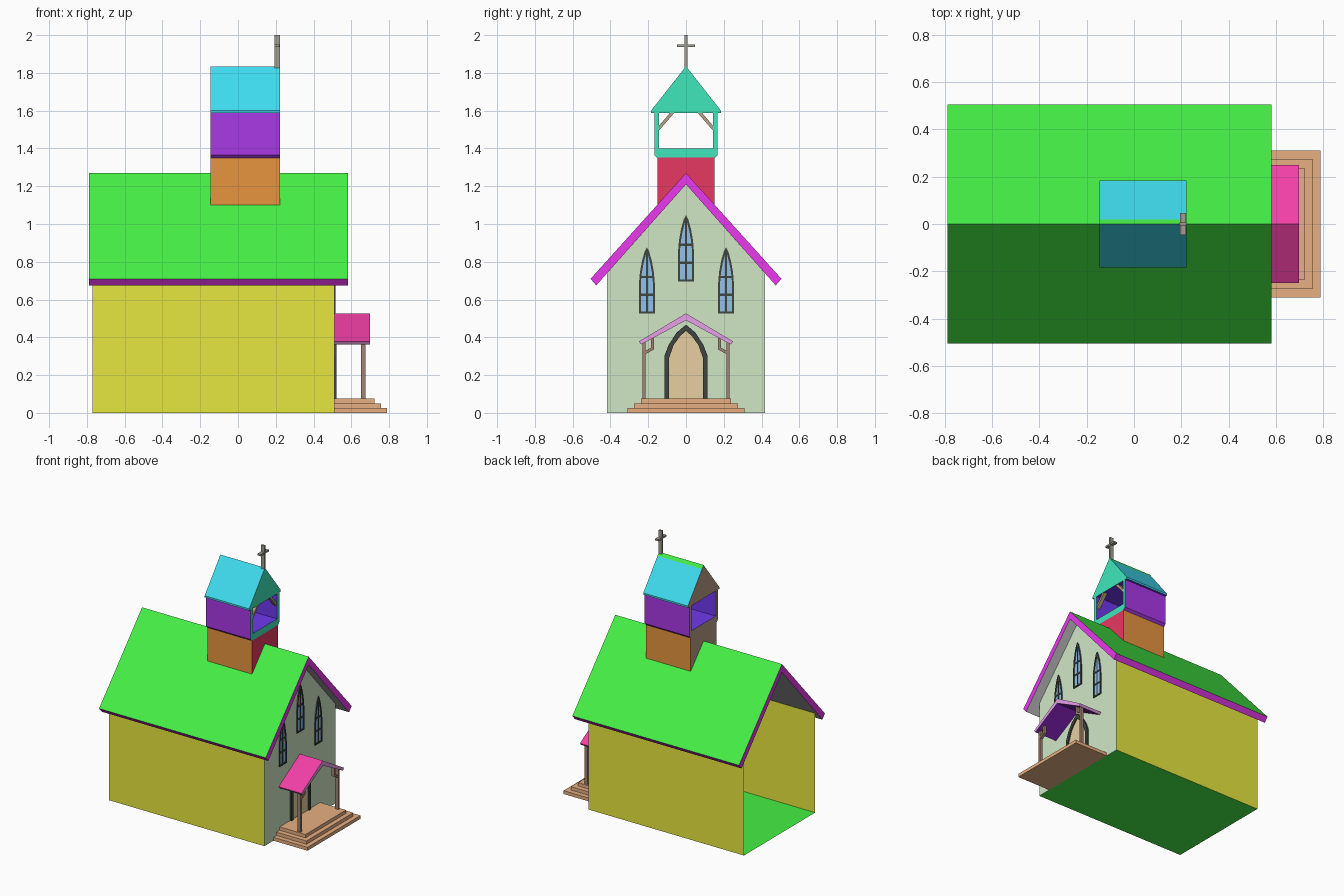
import bpy, bmesh

if "Cube" in bpy.data.objects:
    bpy.data.objects.remove(bpy.data.objects["Cube"])

COLOURS = {
    "green": (.06, .87, .06), "magenta": (.82, .04, .85), "grey": (.55, .55, .55),
    "yellow": (.80, .80, .05), "sage": (.63, .80, .56), "orange": (.80, .30, .05),
    "red": (.80, .04, .12), "brown": (.47, .35, .23), "purple": (.40, .04, .80),
    "blue": (.16, .04, .85), "mint": (.05, .80, .50), "cyan": (.05, .72, .87),
    "pink": (.88, .05, .38), "orchid": (.80, .35, .80), "indigo": (.28, .02, .60),
    "terracotta": (.80, .43, .22), "wood": (.36, .23, .17), "black": (.05, .06, .05),
    "glass": (.29, .54, .83), "tan": (.80, .63, .36), "iron": (.36, .34, .28),
}
MATS = {}
for key, col in COLOURS.items():
    MATS[key] = bpy.data.materials.new(key)
    MATS[key].diffuse_color = (*col, 1)


def prism(name, pts, x0, x1, edges, front="same", back="same"):
    """Extrude a counter-clockwise (y, z) profile along x; None leaves a face open."""
    n = len(pts)
    if isinstance(edges, str):
        edges = [edges] * n
    front = edges[0] if front == "same" else front
    back = front if back == "same" else back
    used = []
    bm = bmesh.new()
    a = [bm.verts.new((x0, y, z)) for y, z in pts]
    b = [bm.verts.new((x1, y, z)) for y, z in pts]

    def face(verts, col):
        if col is None:
            return
        if col not in used:
            used.append(col)
        bm.faces.new(verts).material_index = used.index(col)

    for i in range(n):
        j = (i + 1) % n
        face((a[i], a[j], b[j], b[i]), edges[i])
    face(b, front)
    face(a[::-1], back)
    me = bpy.data.meshes.new(name)
    bm.to_mesh(me)
    bm.free()
    for col in used:
        me.materials.append(MATS[col])
    ob = bpy.data.objects.new(name, me)
    bpy.context.collection.objects.link(ob)
    return ob


def flip(pts):
    return [(-y, z) for y, z in reversed(pts)]


def pair(name, pts, x0, x1, col):
    prism(name + "_right", pts, x0, x1, col)
    prism(name + "_left", flip(pts), x0, x1, col)


def box(name, y0, y1, z0, z1, x0, x1, col):
    return prism(name, [(y0, z0), (y1, z0), (y1, z1), (y0, z1)], x0, x1, col)


# Main hall: floor, side walls and front gable, open at the back
prism("hall", [(-.418, 0), (.418, 0), (.418, .739), (0, 1.21), (-.418, .739)],
      -.77, .51, ["green", "yellow", None, None, "yellow"], "sage", None)
prism("main_roof", [(0, 1.27), (-.505, .71), (-.475, .675), (0, 1.21), (.475, .675), (.505, .71)],
      -.79, .582, ["green", "magenta", "grey", "grey", "magenta", "green"], "magenta")

# Bell tower
TX = (-.145, .222)
prism("tower_base", [(-.152, 1.10), (0, 1.268), (.152, 1.10), (.152, 1.352), (-.152, 1.352)],
      *TX, [None, None, "orange", None, "orange"], "red", "brown")
prism("belfry", [(-.168, 1.588), (-.168, 1.366), (-.152, 1.35), (.152, 1.35), (.168, 1.366),
                 (.168, 1.588), (.143, 1.588), (.143, 1.40), (-.143, 1.40), (-.143, 1.588)],
      *TX, ["purple"] * 5 + [None] + ["blue"] * 3 + [None], "mint", "brown")
prism("belfry_roof", [(-.185, 1.587), (.185, 1.587), (.185, 1.60), (.018, 1.812), (0, 1.835), (-.185, 1.60)],
      *TX, ["blue", "cyan", "cyan", "green", "cyan", "cyan"], "mint", "brown")
pair("belfry_brace", [(.143, 1.495), (.143, 1.52), (.085, 1.588), (.062, 1.588)], .19, .218, "brown")

# Cross
box("cross_post", -.007, .007, 1.82, 2.0, .193, .222, "iron")
box("cross_arm", -.047, .047, 1.938, 1.951, .194, .221, "iron")

# Pointed windows
OUTER = [(.042, 0), (.042, .16), (.037, .22), (.026, .28), (.012, .33), (0, .352)]
INNER = [(.032, .012), (.032, .16), (.027, .215), (.017, .27), (.006, .312), (0, .322)]


def window(name, y, z):
    def shift(pts):
        return [(py + y, pz + z) for py, pz in pts]
    prism(name + "_glass", shift(OUTER + flip(OUTER)[1:]), .505, .512, "glass")
    half = [(0, 0)] + OUTER + INNER[::-1] + [(0, .012)]
    prism(name + "_frame_right", shift(half), .505, .517, "black")
    prism(name + "_frame_left", shift(flip(half)), .505, .517, "black")
    box(name + "_mullion", y - .005, y + .005, z + .012, z + .325, .505, .516, "black")
    for i, h in enumerate((.10, .195)):
        box(f"{name}_bar_{i}", y - .035, y + .035, z + h - .006, z + h + .006, .505, .516, "black")


for name, y, z in (("window_left", -.207, .525), ("window_centre", 0, .695), ("window_right", .212, .525)):
    window(name, y, z)

# Arched door
D_OUT = [(.115, .07), (.115, .30), (.092, .36), (.05, .425), (0, .467)]
D_IN = [(.09, .07), (.09, .29), (.065, .36), (.032, .405), (0, .435)]
prism("door", D_IN + flip(D_IN)[1:], .505, .513, "tan")
pair("door_frame", D_OUT + D_IN[::-1], .505, .522, "black")

# Porch
for i, (w, x) in enumerate(((.311, .79), (.275, .756), (.238, .722))):
    box(f"step_{i}", -w, w, .025 * i, .025 * (i + 1), .51, x, "terracotta")
prism("porch_roof", [(0, .527), (-.25, .378), (-.237, .362), (0, .49), (.237, .362), (.25, .378)],
      .508, .698, ["pink", "orchid", "indigo", "indigo", "orchid", "pink"], "orchid")
pair("porch_post", [(.214, .075), (.23, .075), (.23, .37), (.214, .378)], .65, .676, "wood")
pair("porch_bracket", [(.216, .31), (.216, .328), (.186, .345), (.186, .392), (.17, .40), (.17, .336)],
     .652, .674, "wood")

for m in bpy.data.materials:
    if m.users and not m.is_grease_pencil:
        m.use_nodes = True
        m.node_tree.nodes["Principled BSDF"].inputs["Base Color"].default_value = m.diffuse_color
